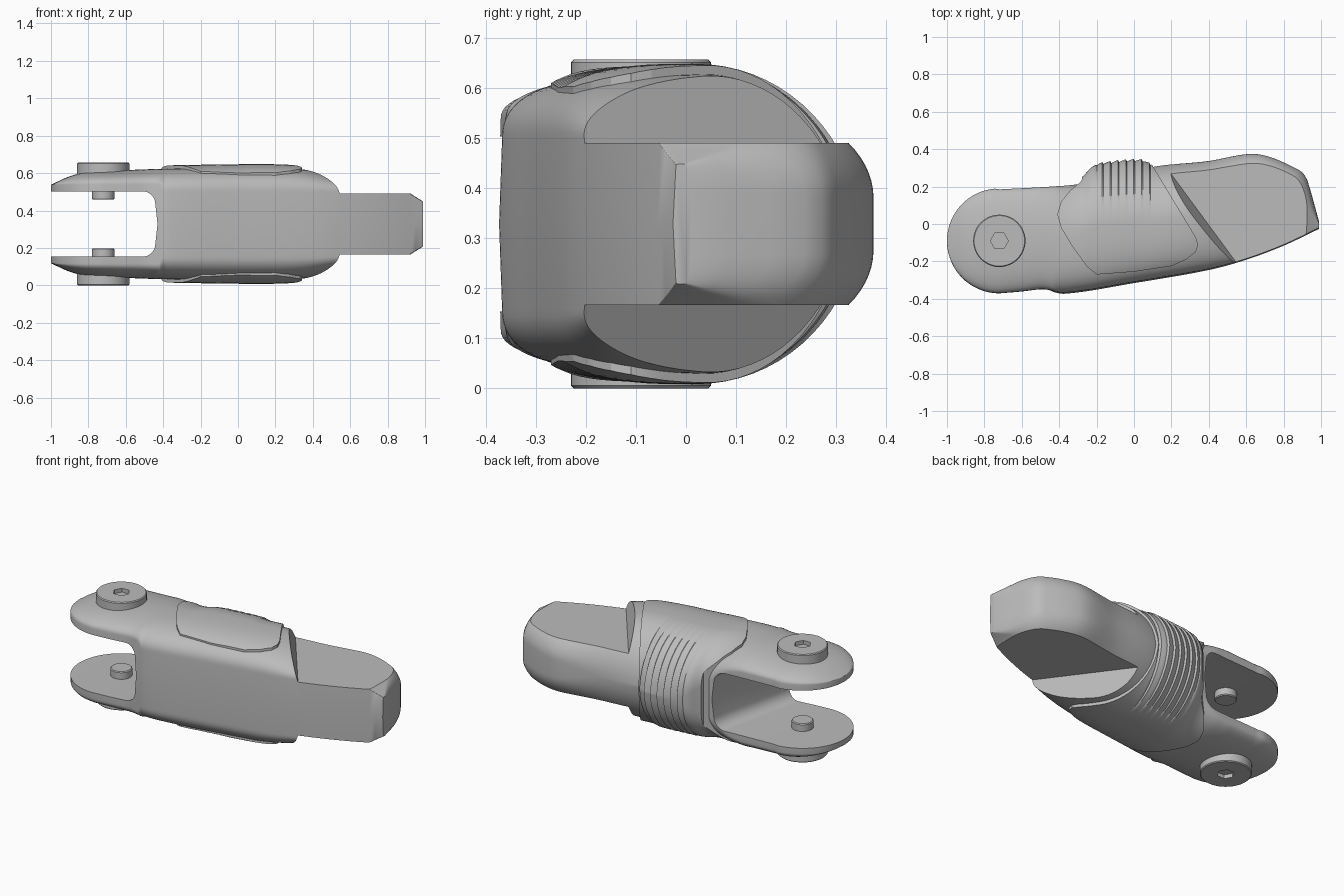
import bpy, bmesh, math
from mathutils import Vector, Matrix

if "Cube" in bpy.data.objects:
    bpy.data.objects.remove(bpy.data.objects["Cube"], do_unlink=True)

MID = 0.328          # height of the mirror plane
BOLT = (-0.72, -0.09)

grey = bpy.data.materials.new("plain grey")
grey.use_nodes = True
grey.diffuse_color = (0.5, 0.5, 0.5, 1)
grey.node_tree.nodes["Principled BSDF"].inputs["Base Color"].default_value = (0.5, 0.5, 0.5, 1)


def curve(keys, x):
    """Smooth interpolation through (x, value) keys."""
    if x <= keys[0][0]:
        return keys[0][1]
    for i in range(len(keys) - 1):
        (x0, a), (x1, b) = keys[i], keys[i + 1]
        if x <= x1:
            def slope(j):
                l, r = keys[max(j - 1, 0)], keys[min(j + 1, len(keys) - 1)]
                return (r[1] - l[1]) / (r[0] - l[0])
            w, t = x1 - x0, (x - x0) / (x1 - x0)
            return (a * (1 + 2 * t) * (1 - t) ** 2 + b * t * t * (3 - 2 * t)
                    + w * slope(i) * t * (1 - t) ** 2 - w * slope(i + 1) * t * t * (1 - t))
    return keys[-1][1]


FRONT = [(-0.72, -0.37), (-0.6, -0.36), (-0.48, -0.348), (-0.37, -0.367), (0, -0.31),
         (0.4, -0.24), (0.6, -0.185), (0.8, -0.11), (0.99, -0.02)]
BACK = [(-0.72, 0.185), (-0.4, 0.203), (-0.2, 0.225), (0, 0.265), (0.1, 0.305), (0.4, 0.337),
        (0.6, 0.373), (0.7, 0.366), (0.85, 0.305), (0.92, 0.25), (0.96, 0.12), (0.99, 0.01)]
HEIGHT = [(-1, 0.21), (-0.9, 0.255), (-0.8, 0.278), (-0.6, 0.288), (-0.4, 0.295), (0.1, 0.302),
          (0.3, 0.297), (0.42, 0.28), (0.55, 0.25), (0.85, 0.22), (0.92, 0.165), (0.99, 0.12)]
RIM = [(-0.5, 0.21), (-0.4, 0.18), (-0.15, 0.0), (0.3, 0.0), (0.6, 0.05), (1, 0.06)]
COVER_BACK = [(-0.45, 0.2), (-0.35, 0.215), (-0.28, 0.25), (-0.22, 0.308), (-0.14, 0.33),
              (0.04, 0.342), (0.1, 0.318), (0.3, 0.34)]


def section(x, cover=False):
    """Closed cross-section: squarish at the front, round at the back."""
    yf, yb, h = curve(FRONT, x), curve(BACK, x), curve(HEIGHT, x)
    if x < BOLT[0]:
        r = math.sqrt(max(0.28 ** 2 - (x - BOLT[0]) ** 2, 1e-5))
        yf, yb = BOLT[1] - r, BOLT[1] + r
    rf, rb = min(0.17 if x > -0.4 else 0.21, h * 0.98), min(curve(RIM, x), h * 0.98)
    if cover:
        rib = ((x + 0.25) / 0.042) % 1.0 if -0.2 < x < 0.09 else 0.5
        yf, yb, h = yf - 0.003, curve(COVER_BACK, x) + 0.014 * (rib - 0.5), h + 0.018
    yc = (yf + yb) / 2
    top = []
    n = 18
    power = 0.72 if x > -0.4 else 0.95
    for i in range(n + 1):
        a = math.pi / 2 * i / n
        top.append((yf + (yc - yf) * (1 - math.cos(a) ** power), rf + (h - rf) * math.sin(a) ** 0.85))
    for i in range(1, n + 1):
        a = math.pi / 2 * i / n
        top.append((yc + (yb - yc) * math.sin(a), max(rb + (h - rb) * math.cos(a), 0.002)))
    ring = [(yf - 0.006, 0)] + top
    return ring + [(y, -z) for y, z in reversed(top)]


def finish(name, bm):
    bmesh.ops.recalc_face_normals(bm, faces=bm.faces)
    me = bpy.data.meshes.new(name)
    bm.to_mesh(me)
    bm.free()
    ob = bpy.data.objects.new(name, me)
    bpy.context.collection.objects.link(ob)
    me.materials.append(grey)
    return ob


def loft(name, xs, cover=False):
    bm = bmesh.new()
    rings = [[bm.verts.new((x, y, z + MID)) for y, z in section(x, cover)] for x in xs]
    for a, b in zip(rings, rings[1:]):
        for i in range(len(a)):
            j = (i + 1) % len(a)
            bm.faces.new((a[i], a[j], b[j], b[i]))
    bm.faces.new(rings[0])
    bm.faces.new(rings[-1])
    return finish(name, bm)


def prism(name, outline, z0, z1, shift=(0, 0)):
    """Extrude an xy outline; shift slants the first and last points at the top."""
    bm = bmesh.new()
    low = [bm.verts.new((x, y, z0)) for x, y in outline]
    last = len(outline) - 1
    high = [bm.verts.new((x + (shift[0] if i in (0, last) else 0),
                          y + (shift[1] if i in (0, last) else 0), z1))
            for i, (x, y) in enumerate(outline)]
    for i in range(len(low)):
        j = (i + 1) % len(low)
        bm.faces.new((low[i], low[j], high[j], high[i]))
    bm.faces.new(low)
    bm.faces.new(high)
    return finish(name, bm)


def boolean(ob, tool, operation="DIFFERENCE"):
    tool.hide_render = True
    mod = ob.modifiers.new("cut", "BOOLEAN")
    mod.object, mod.operation, mod.solver = tool, operation, "EXACT"
    bpy.context.view_layer.objects.active = ob
    bpy.ops.object.modifier_apply(modifier=mod.name)


def smooth(ob, angle=32):
    bpy.ops.object.select_all(action="DESELECT")
    ob.select_set(True)
    bpy.context.view_layer.objects.active = ob
    bpy.ops.object.shade_smooth_by_angle(angle=math.radians(angle))


# Main body, denser at the round fork end
xs = [BOLT[0] - 0.2799 * math.cos(math.pi / 2 * i / 18) for i in range(18)]
xs += [BOLT[0] + (0.99 - BOLT[0]) * i / 80 for i in range(81)]
body = loft("finger_body", xs)

# Wrap-around cover with ribs at the back
cover = loft("ribbed_cover", [-0.45 + 0.007 * i for i in range(120)], True)
patch = [(-0.2, -0.27), (-0.25, -0.23), (-0.33, -0.12), (-0.39, -0.02), (-0.41, 0.05), (-0.39, 0.12),
         (-0.34, 0.18), (-0.28, 0.23), (-0.26, 0.45), (0.02, 0.45), (0.1, 0.31), (0.33, -0.07),
         (0.343, -0.11), (0.33, -0.15), (0.28, -0.19), (0.2, -0.225), (0.0, -0.255)]
trim = prism("cover_trim", patch, -0.2, 0.9)
boolean(cover, trim, "INTERSECT")

# Fork slot with a rounded, slanted inner end
bm = bmesh.new()
half, deep, radius = 0.175, 0.0, 0.07
profile = [(-0.8, -half)]
for k in range(9):
    a = math.pi / 2 * k / 8
    profile.append((-radius + radius * math.sin(a), -half + radius - radius * math.cos(a)))
profile += [(0.012, 0)]
profile += [(x, -z) for x, z in reversed(profile[:-1])]
ends = [[bm.verts.new((x + off, y, z + MID)) for x, z in profile]
        for y, off in ((-0.6, -0.45), (-0.3, -0.44), (0.1, -0.35), (0.6, -0.27))]
for a, b in zip(ends, ends[1:]):
    for i in range(len(a)):
        j = (i + 1) % len(a)
        bm.faces.new((a[i], a[j], b[j], b[i]))
bm.faces.new(ends[0])
bm.faces.new(ends[-1])
slot = finish("fork_slot", bm)
boolean(body, slot)
boolean(cover, slot)

# Flat pockets either side of the fingertip, behind a sloped diagonal wall
pocket = [(0.02, 0.51), (1.3, 0.6), (1.3, -0.4), (0.69, -0.4)]
helpers = [trim, slot]
for side in (1, -1):
    tool = prism("tip_pocket", pocket, MID + side * 0.162, MID + side * 0.4, (-0.06, -0.04))
    boolean(body, tool)
    helpers.append(tool)
for tool in helpers:
    bpy.data.objects.remove(tool, do_unlink=True)
smooth(body)
smooth(cover, 25)


# Bolts with hexagon sockets outside, short pins inside
def lathe(name, rings, side):
    """Stack of (radius, height from the mirror plane, sides) loops."""
    bm = bmesh.new()
    prev = None
    for r, z, turn in rings:
        loop = [bm.verts.new((BOLT[0] + r * math.cos(a) * k, BOLT[1] + r * math.sin(a) * k, MID + side * z))
                for a, k in ((math.tau * i / 48,
                              math.cos(math.pi / 6) / math.cos(math.tau * i / 48 % (math.pi / 3) - math.pi / 6)
                              if turn else 1) for i in range(48))]
        if prev:
            for i in range(48):
                j = (i + 1) % 48
                bm.faces.new((prev[i], prev[j], loop[j], loop[i]))
        else:
            bm.faces.new(loop)
        prev = loop
    bm.faces.new(prev)
    smooth(finish(name, bm))


for side, label in ((1, "upper"), (-1, "lower")):
    lathe(label + "_bolt", [(0.14, 0.26, 0), (0.14, 0.323, 0), (0.135, 0.328, 0),
                            (0.048, 0.328, 1), (0.048, 0.305, 1)], side)
    lathe(label + "_pin", [(0.06, 0.2, 0), (0.06, 0.135, 0), (0.055, 0.13, 0)], side)
